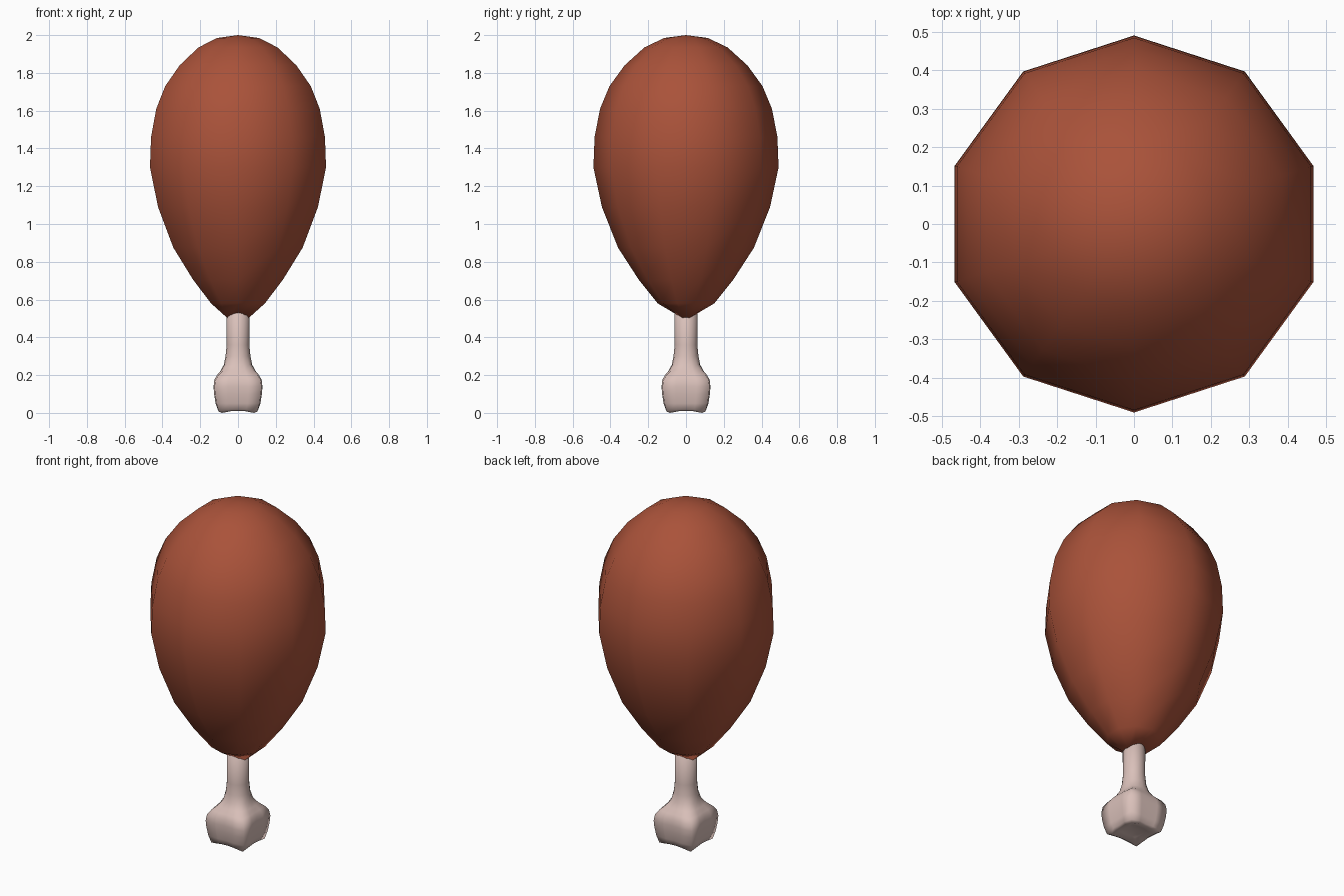
import bpy, bmesh, math

if "Cube" in bpy.data.objects:
    bpy.data.objects.remove(bpy.data.objects["Cube"])


def material(name, rgb):
    m = bpy.data.materials.new(name)
    m.diffuse_color = (*rgb, 1.0)
    m.use_nodes = True
    m.node_tree.nodes["Principled BSDF"].inputs["Base Color"].default_value = m.diffuse_color
    return m


def loft(name, rings, bottom, top, mat):
    """Skin a stack of point rings (low to high), closed by a centre point at each end."""
    bm = bmesh.new()
    loops = [[bm.verts.new(p) for p in ring] for ring in rings]
    n = len(loops[0])
    for a, b in zip(loops, loops[1:]):
        for i in range(n):
            j = (i + 1) % n
            bm.faces.new((a[i], a[j], b[j], b[i]))
    low, high = bm.verts.new((0, 0, bottom)), bm.verts.new((0, 0, top))
    for i in range(n):
        j = (i + 1) % n
        bm.faces.new((loops[0][j], loops[0][i], low))
        bm.faces.new((loops[-1][i], loops[-1][j], high))
    for f in bm.faces:
        f.smooth = True
    bmesh.ops.recalc_face_normals(bm, faces=bm.faces)
    mesh = bpy.data.meshes.new(name)
    bm.to_mesh(mesh)
    bm.free()
    mesh.materials.append(mat)
    obj = bpy.data.objects.new(name, mesh)
    bpy.context.collection.objects.link(obj)
    return obj


meat_mat = material("roasted brown", (0.40, 0.085, 0.042))
bone_mat = material("pale bone", (0.70, 0.53, 0.49))

# Meat: ten-sided teardrop, with a torn rim around the bone
meat_profile = [(0.06, 0.50), (0.15, 0.58), (0.25, 0.705), (0.36, 0.875),
                (0.445, 1.09), (0.49, 1.30), (0.484, 1.46), (0.455, 1.61),
                (0.405, 1.73), (0.325, 1.84), (0.22, 1.935), (0.115, 1.985)]
meat_rings = []
for k, (r, z) in enumerate(meat_profile):
    ring = []
    for i in range(10):
        a = math.radians(90 + 36 * i)
        lift = 0.03 * math.sin(a) ** 2 if k == 0 else 0
        ring.append((r * math.cos(a), r * math.sin(a), z + lift))
    meat_rings.append(ring)
meat = loft("meat", meat_rings, 0.57, 2.0, meat_mat)

# Bone: round shaft that swells into a rounded square knuckle
# (half width, height, squareness)
bone_profile = [(0.055, 0.02, 0.6), (0.092, 0.010, 0.9), (0.108, 0.018, 1), (0.120, 0.05, 1),
                (0.128, 0.10, 1), (0.131, 0.14, 1), (0.127, 0.175, 0.95),
                (0.114, 0.20, 0.8), (0.093, 0.225, 0.5), (0.076, 0.255, 0.2),
                (0.066, 0.30, 0), (0.060, 0.36, 0), (0.061, 0.62, 0)]
side_shape = [0.95, 1.07, 1.34, 1.07]
bone_rings = []
for r, z, q in bone_profile:
    ring = []
    for i in range(16):
        a = math.tau * i / 16
        s = r * (1 + q * (side_shape[i % 4] - 1))
        ring.append((s * math.cos(a), s * math.sin(a), z - (0.01 * q if z < 0.02 and i % 4 == 2 else 0)))
    bone_rings.append(ring)
bone = loft("bone", bone_rings, 0.025, 0.63, bone_mat)

# Rest the lowest knuckle corners on the ground
lowest = min(v.co.z for v in bone.data.vertices)
for v in bone.data.vertices:
    if v.co.z < 0.03:
        v.co.z -= lowest
